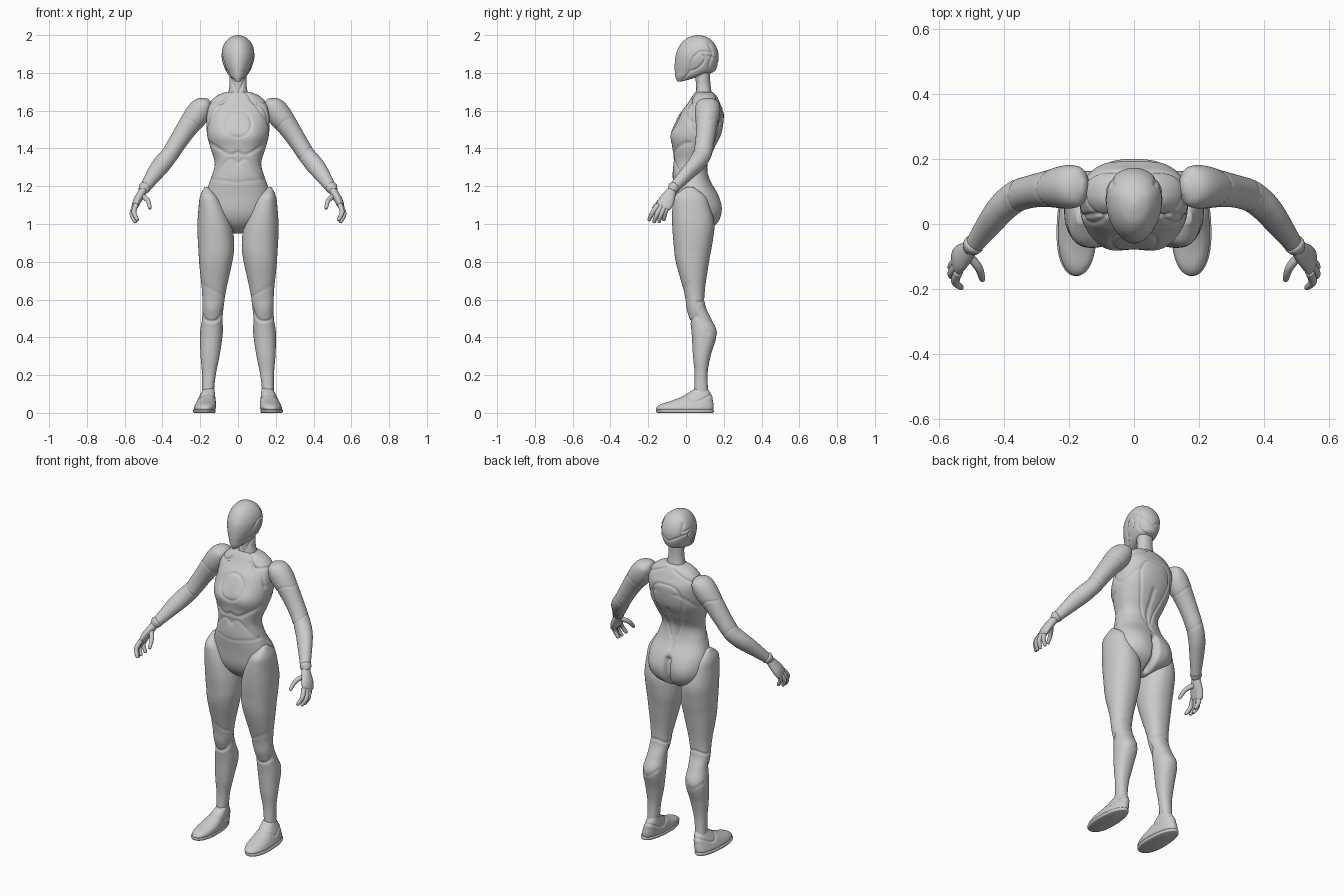
import bpy, bmesh, math
from mathutils import Vector, kdtree

if "Cube" in bpy.data.objects:
    bpy.data.objects.remove(bpy.data.objects["Cube"], do_unlink=True)

shell = bpy.data.materials.new("light grey shell")
shell.use_nodes = True
shell.diffuse_color = (.6, .6, .6, 1)
shell.node_tree.nodes["Principled BSDF"].inputs["Base Color"].default_value = shell.diffuse_color


def spline(rows, steps):
    """Catmull-Rom interpolation through rows of numbers."""
    out, last = [], len(rows) - 1
    for i in range(last):
        before, start, end, after = (rows[min(max(k, 0), last)] for k in range(i - 1, i + 3))
        for step in range(steps):
            t = step / steps
            out.append([q + t / 2 * (r - p + t * (2 * p - 5 * q + 4 * r - w + t * (3 * (q - r) + w - p)))
                        for p, q, r, w in zip(before, start, end, after)])
    return out + [list(rows[last])]


def groove(bm, side, path, depth=.005, width=.006):
    """Press a seam into the surface, following a path drawn on one side."""
    points = spline(path, 60)
    tree = kdtree.KDTree(len(points))
    for index, (across, up) in enumerate(points):
        tree.insert((across, up, 0), index)
    tree.balance()
    for vert in bm.verts:
        normal = vert.normal
        facing = {"front": -normal.y, "back": normal.y, "outer": abs(normal.x)}[side]
        if facing > .08:
            across = vert.co.y if side == "outer" else abs(vert.co.x)
            distance = tree.find((across, vert.co.z, 0))[2]
            vert.co -= normal * depth * math.exp(-(distance / width) ** 2)


def skin(name, rings, mirror=False, bumps=(), grooves=()):
    """Join rings of points into a smooth closed surface."""
    bm = bmesh.new()
    loops = [[bm.verts.new(point) for point in ring] for ring in rings]
    count = len(loops[0])
    for low, high in zip(loops, loops[1:]):
        for i in range(count):
            j = (i + 1) % count
            bm.faces.new((low[i], low[j], high[j], high[i]))
    for loop in (loops[0], loops[-1]):
        tip = bm.verts.new(sum((vert.co for vert in loop), Vector()) / count)
        for i in range(count):
            bm.faces.new((loop[i], loop[(i + 1) % count], tip))
    bmesh.ops.recalc_face_normals(bm, faces=bm.faces)
    bm.normal_update()
    for centre, radius, height in bumps:
        for vert in bm.verts:
            x, y, z = vert.co
            distance = (Vector((abs(x), y, z)) - Vector(centre)).length
            vert.co += vert.normal * height * math.exp(-(distance / radius) ** 2)
    for seam in grooves:
        bm.normal_update()
        groove(bm, *seam)
    mesh = bpy.data.meshes.new(name)
    bm.to_mesh(mesh)
    bm.free()
    mesh.materials.append(shell)
    mesh.shade_smooth()
    part = bpy.data.objects.new(name, mesh)
    bpy.context.collection.objects.link(part)
    if mirror:
        part.modifiers.new("Mirror", "MIRROR").use_mirror_merge = False


def power(value, exponent):
    return math.copysign(abs(value) ** exponent, value)


def stack(name, rows, steps=12, sides=120, middle=.5, square=2.2, centre=lambda z: 0, **extra):
    """Upright form; each row is height, half width, front y, back y."""
    rings = []
    for z, half, front, back in spline(rows, steps):
        widest = front + (back - front) * middle
        ring = []
        for i in range(sides):
            angle = math.tau * i / sides
            across, along = (power(f(angle), 2 / square) for f in (math.cos, math.sin))
            reach = back - widest if along > 0 else widest - front
            ring.append((centre(z) + half * across, widest + reach * along, z))
        rings.append(ring)
    skin(name, rings, **extra)


def limb(name, rows, steps=6, sides=24, wide=(0, 1, 0), **extra):
    """Mirrored form along a path; each row is x, y, z, wide radius, thin radius."""
    rows = spline(rows, steps)
    path = [Vector(row[:3]) for row in rows]
    rings = []
    for i, (x, y, z, broad, thin) in enumerate(rows):
        along = (path[min(i + 1, len(path) - 1)] - path[max(i - 1, 0)]).normalized()
        side = Vector(wide)
        side = (side - along * side.dot(along)).normalized()
        other = along.cross(side)
        angles = [math.tau * k / sides for k in range(sides)]
        rings.append([path[i] + side * broad * math.cos(a) + other * thin * math.sin(a) for a in angles])
    skin(name, rings, mirror=True, **extra)


# Torso and pelvis, with chest disc, rib, waist and shoulder blade seams
disc = [(.07 * math.sin(a), 1.53 + .07 * math.cos(a)) for a in (math.pi * k / 12 for k in range(13))]
stack("torso", [
    (.95, .02, .04, .09), (1, .12, -.02, .16), (1.06, .17, -.05, .18), (1.15, .174, -.06, .17),
    (1.24, .144, -.07, .125), (1.32, .123, -.07, .115), (1.4, .145, -.072, .15), (1.48, .165, -.075, .187),
    (1.58, .165, -.035, .2), (1.64, .15, .01, .18), (1.68, .11, .035, .16), (1.7, .06, .05, .14)],
    sides=220, square=2.3,
    bumps=[((.08, -.07, 1.47), .055, .012), ((.085, .165, 1.08), .07, .016), ((0, -.07, 1.34), .04, -.006)],
    grooves=[("front", disc),
             ("front", [(.04, 1.7), (.08, 1.65), (.16, 1.54)]),
             ("front", [(.06, 1.66), (.1, 1.64), (.15, 1.64)]),
             ("front", [(0, 1.38), (.05, 1.37), (.15, 1.43)], .005, .009),
             ("front", [(0, 1.32), (.05, 1.34), (.14, 1.24)], .004, .008),
             ("front", [(0, 1.22), (.15, 1.24)], .003),
             ("back", [(0, 1.6), (.06, 1.59), (.1, 1.53), (.08, 1.43), (.02, 1.26)]),
             ("back", [(.03, 1.68), (.16, 1.62)]),
             ("back", [(0, 1.44), (0, 1.2)], .006, .012),
             ("back", [(0, 1.14), (0, .96)], .03, .016),
             ("outer", [(.03, 1.64), (.03, 1.52), (.1, 1.47), (.19, 1.55)])])

# Neck with a collar seam
stack("neck", [(1.62, .07, .04, .15), (1.72, .047, .052, .132), (1.77, .045, .05, .128), (1.84, .05, .04, .13)],
      grooves=[("front", [(.05, 1.79), (0, 1.69)], .004)])

# Head with a smooth face plate and side seams
stack("head", [
    (1.755, .012, -.047, -.02), (1.78, .042, -.056, .07), (1.805, .06, -.059, .145), (1.83, .073, -.06, .163),
    (1.87, .085, -.058, .172), (1.91, .087, -.05, .17), (1.95, .075, -.03, .154), (1.98, .052, 0, .127),
    (1.995, .026, .035, .095), (2, .004, .06, .07)],
    sides=180, middle=.62, square=2,
    grooves=[("outer", [(-.01, 1.77), (.02, 1.81), (.03, 1.86), (.07, 1.91), (.13, 1.91)]),
             ("outer", [(.03, 1.81), (.07, 1.83), (.1, 1.87), (.09, 1.9)]),
             ("outer", [(.12, 1.95), (.14, 1.9), (.12, 1.84), (.13, 1.8)], .004),
             ("back", [(0, 1.85), (.08, 1.89)], .004)])

# Legs, closest together at mid thigh, with knee and calf seams
stack("legs", [
    (1.195, .012, 0, .04), (1.15, .046, -.058, .1), (1.1, .066, -.071, .125), (1, .09, -.073, .15),
    (.9, .096, -.066, .14), (.8, .088, -.054, .122), (.65, .064, -.013, .1), (.57, .057, .004, .102),
    (.5, .054, .02, .132), (.42, .06, .03, .163), (.3, .05, .037, .13), (.2, .036, .046, .114),
    (.08, .03, .04, .12)],
    centre=lambda z: .115 + .43 * max(z - .85, 0) ** 2 + .06 * max(.85 - z, 0), mirror=True,
    bumps=[((.14, 0, .54), .04, .006)],
    grooves=[("front", [(.07, .56), (.1, .5), (.14, .485), (.18, .5), (.2, .55)], .007, .007),
             ("front", [(.06, .61), (.19, .68)], .003),
             ("back", [(.07, .58), (.13, .6), (.2, .58)]),
             ("back", [(.09, .44), (.15, .4), (.21, .44)], .003)])

# Feet and their soles, with a seam over the heel
stack("feet", [
    (.012, .05, -.15, .14), (.025, .058, -.158, .145), (.045, .055, -.135, .145), (.065, .049, -.075, .142),
    (.09, .041, -.015, .138), (.13, .029, .047, .113)],
    centre=lambda z: .18 - z / 5, middle=.42, mirror=True,
    grooves=[("outer", [(0, .1), (.05, .06), (.14, .1)], .004)])
stack("soles", [(0, .054, -.15, .142), (.004, .059, -.157, .147), (.014, .06, -.16, .147), (.018, .056, -.156, .143)],
      steps=3, centre=lambda z: .178, middle=.42, mirror=True)

# Arms from shoulder cap to wrist
limb("arms", [
    (.15, .115, 1.655, .02, .012), (.165, .115, 1.64, .055, .038), (.19, .115, 1.615, .066, .059),
    (.22, .113, 1.575, .065, .064), (.265, .108, 1.515, .056, .056), (.315, .1, 1.44, .05, .049),
    (.36, .086, 1.37, .049, .046), (.4, .055, 1.32, .045, .048), (.435, .013, 1.275, .039, .044),
    (.5, -.075, 1.18, .026, .026)],
    steps=14, sides=80,
    grooves=[(side, path, .003, .004) for side in ("front", "back")
             for path in ([(.19, 1.49), (.25, 1.55), (.31, 1.56)], [(.31, 1.33), (.41, 1.43)])])
limb("wrist_bands", [(.488, -.057, 1.2, .024, .024), (.494, -.064, 1.193, .032, .033), (.506, -.078, 1.174, .022, .022)])

# Hands with four curled fingers and a thumb
limb("palms", [(.498, -.07, 1.185, .022, .02), (.515, -.087, 1.155, .033, .022), (.535, -.105, 1.12, .042, .021),
               (.546, -.12, 1.09, .04, .016), (.548, -.124, 1.077, .025, .008)], wide=(-.2, -1, .35))


def finger(name, base, joint, tip):
    end = [t + (t - j) * .12 for j, t in zip(joint, tip)]
    radii = (.014, .0125, .009, .002)
    limb(name, [(*point, r, r) for point, r in zip((base, joint, tip, end), radii)], sides=16, wide=(1, 0, 0))


for i, name in enumerate(("index", "middle", "ring", "little")):
    arch = math.sin(math.pi * (i + .5) / 4) / 100
    finger(name + "_fingers", (.536 + arch, -.147 + .018 * i, 1.105 - arch),
           (.543 + 2 * arch, -.176 + .022 * i, 1.07 - 2 * arch), (.525 + 2 * arch, -.195 + .026 * i, 1.03 - 2 * arch))
finger("thumbs", (.51, -.095, 1.15), (.478, -.135, 1.125), (.467, -.17, 1.085))
